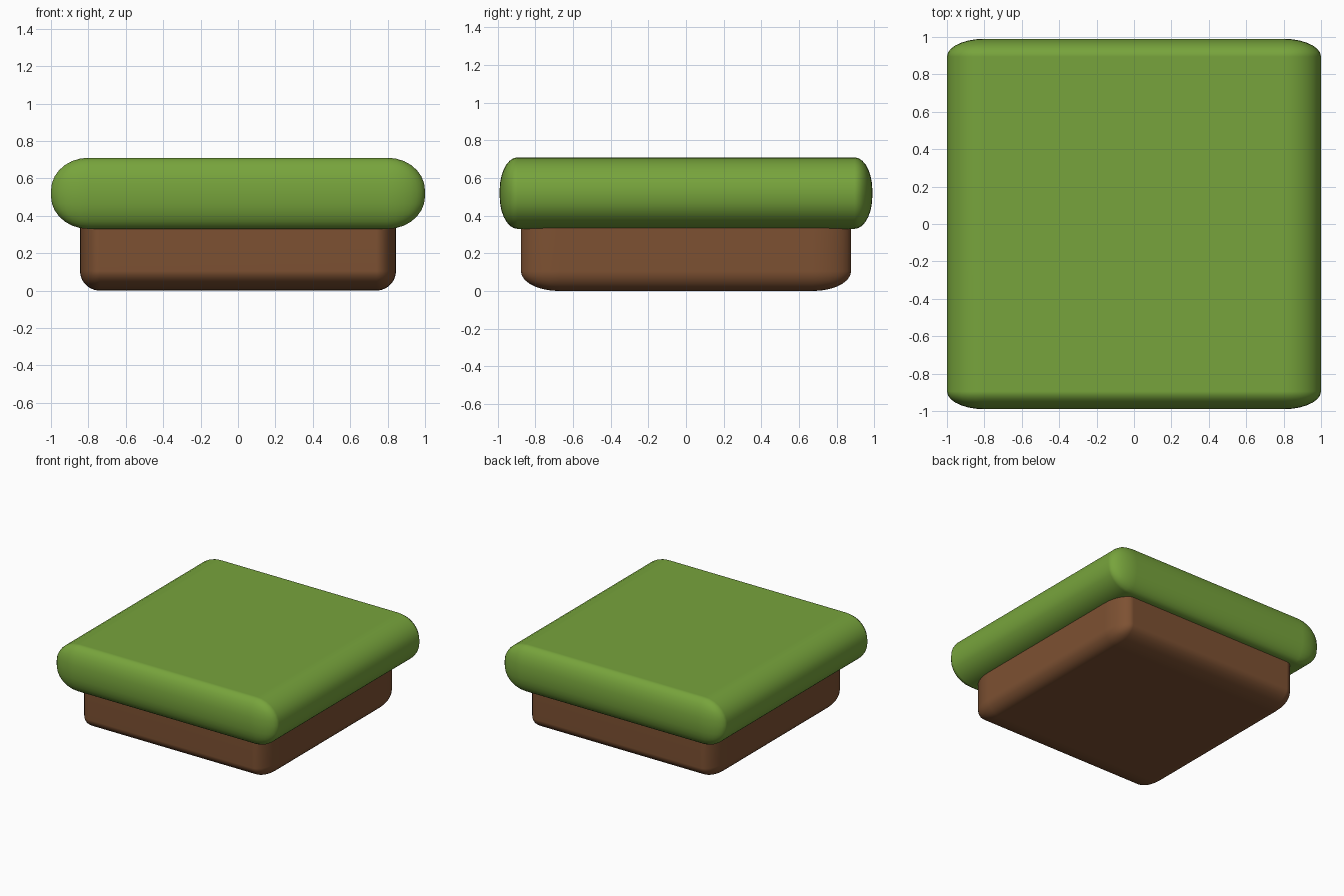
import bpy, bmesh
from mathutils import Vector

if "Cube" in bpy.data.objects:
    bpy.data.objects.remove(bpy.data.objects["Cube"])


def material(name, color):
    mat = bpy.data.materials.new(name)
    mat.diffuse_color = (*color, 1.0)
    mat.use_nodes = True
    mat.node_tree.nodes["Principled BSDF"].inputs["Base Color"].default_value = mat.diffuse_color
    return mat


def rounded_slab(name, half, radii, z_mid, mat):
    """Box with a different rounding radius along each axis."""
    bm = bmesh.new()
    bmesh.ops.create_cube(bm, size=2.0)
    # bevel by 1 in a space scaled by the radii, then scale back
    bmesh.ops.scale(bm, vec=Vector([h / r for h, r in zip(half, radii)]), verts=bm.verts)
    bmesh.ops.bevel(bm, geom=bm.edges[:], offset=1.0, offset_type='OFFSET',
                    segments=7, profile=0.5, affect='EDGES', clamp_overlap=True)
    bmesh.ops.scale(bm, vec=Vector(radii), verts=bm.verts)
    bmesh.ops.translate(bm, vec=(0, 0, z_mid), verts=bm.verts)
    bmesh.ops.recalc_face_normals(bm, faces=bm.faces)
    mesh = bpy.data.meshes.new(name)
    bm.to_mesh(mesh)
    bm.free()
    for p in mesh.polygons:
        p.use_smooth = True
    mesh.materials.append(mat)
    obj = bpy.data.objects.new(name, mesh)
    bpy.context.collection.objects.link(obj)
    # keep the large faces shaded flat
    obj.modifiers.new("weighted_normals", 'WEIGHTED_NORMAL')
    return obj


grass = material("grass green", (0.185, 0.37, 0.045))
soil = material("soil brown", (0.205, 0.082, 0.032))

# Grass cushion on top, soil block beneath reaching up into it
rounded_slab("grass_top", (1.0, 0.99, 0.19), (0.20, 0.095, 0.175), 0.52, grass)
rounded_slab("soil_base", (0.845, 0.877, 0.25), (0.105, 0.205, 0.105), 0.25, soil)
